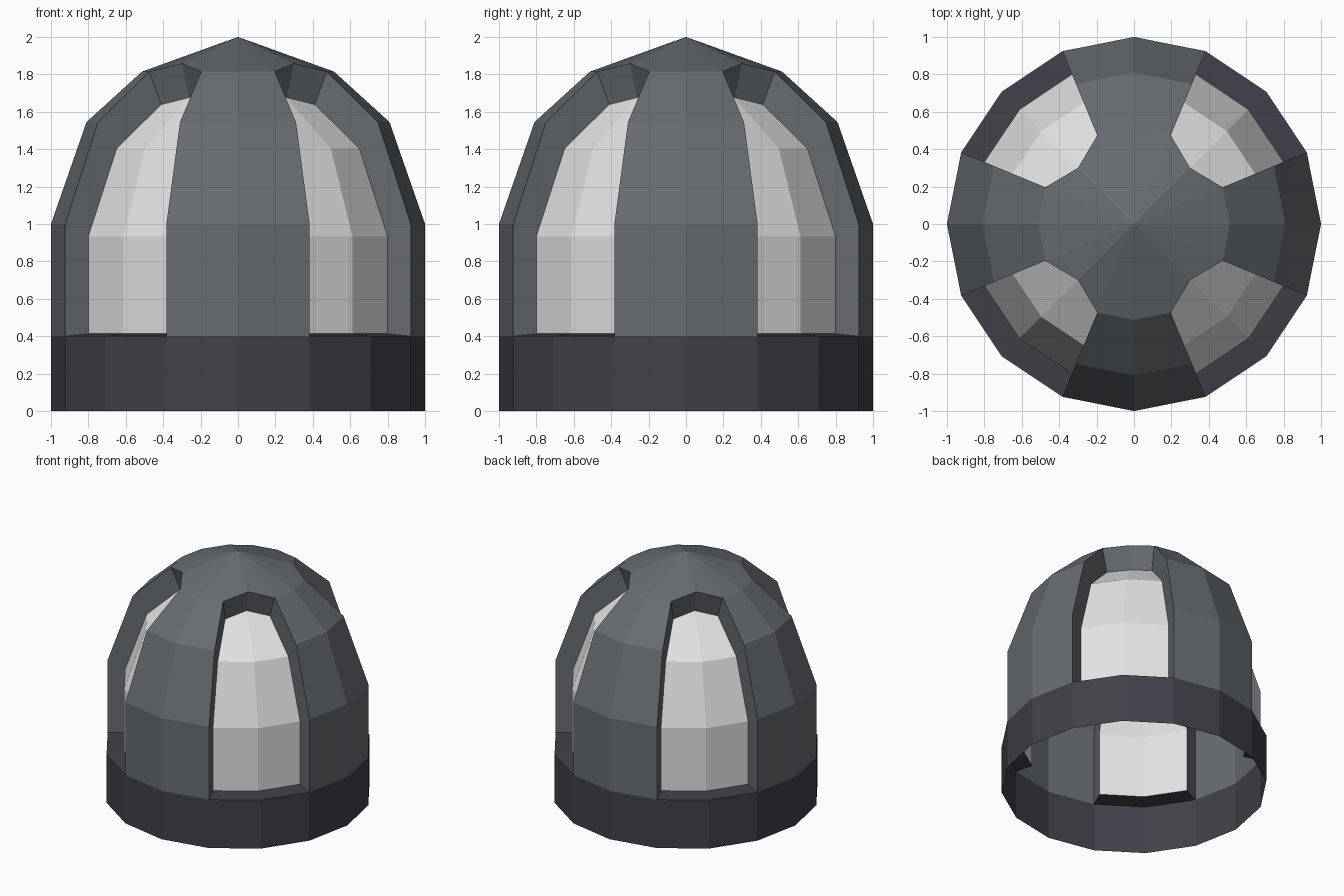
import bpy
from math import sin, cos, pi

if "Cube" in bpy.data.objects:
    bpy.data.objects.remove(bpy.data.objects["Cube"])

N = 16
RINGS = [(1.0, 0.4), (1.0, 1.0), (0.81, 1.545), (0.513, 1.815)]  # radius, height
INSET, CENTRE_Z = 0.866, 0.5      # windows shrink towards this point


def material(name, colour):
    m = bpy.data.materials.new(name)
    m.diffuse_color = (*colour, 1)
    m.use_nodes = True
    m.node_tree.nodes["Principled BSDF"].inputs["Base Color"].default_value = m.diffuse_color
    return m


shell_grey = material("shell grey", (0.135, 0.15, 0.163))
base_dark = material("dark base", (0.053, 0.051, 0.066))
pane_white = material("pane white", (0.76, 0.76, 0.76))


def point(ring, i):
    r, z = RINGS[ring]
    if ring == 3 and i % 4 == 2:   # window tops rise to a point
        r, z = 0.424, 1.858
    a = 2 * pi * i / N
    return (r * cos(a), r * sin(a), z)


def inner(p):
    return (p[0] * INSET, p[1] * INSET, CENTRE_Z + (p[2] - CENTRE_Z) * INSET)


def build(name, faces, mat):
    """Make an object from polygons given as point lists, merging shared points."""
    index, verts, polys = {}, [], []
    for f in faces:
        ids = []
        for p in f:
            key = tuple(round(c, 5) for c in p)
            if key not in index:
                index[key] = len(verts)
                verts.append(p)
            ids.append(index[key])
        polys.append(ids)
    me = bpy.data.meshes.new(name)
    me.from_pydata(verts, [], polys)
    me.materials.append(mat)
    ob = bpy.data.objects.new(name, me)
    bpy.context.collection.objects.link(ob)


shell, base, panes = [], [], []
for i in range(N):
    # base band
    a, b = point(0, i), point(0, i + 1)
    base.append([(a[0], a[1], 0), (b[0], b[1], 0), b, a])
    # cap
    shell.append([point(3, i), point(3, i + 1), (0, 0, 2)])
    window = i % 4 in (1, 2)
    for k in range(3):
        quad = [point(k, i), point(k, i + 1), point(k + 1, i + 1), point(k + 1, i)]
        if window:
            panes.append([inner(p) for p in quad])
        else:
            shell.append(quad)
        # window jambs
        if i % 4 == 1:
            p, q = point(k, i), point(k + 1, i)
            shell.append([p, inner(p), inner(q), q])
        if i % 4 == 2:
            p, q = point(k, i + 1), point(k + 1, i + 1)
            shell.append([p, q, inner(q), inner(p)])
    if window:
        # sill and header
        base.append([a, b, inner(b), inner(a)])
        p, q = point(3, i), point(3, i + 1)
        shell.append([p, inner(p), inner(q), q])

build("dome_shell", shell, shell_grey)
build("base_band", base, base_dark)
build("window_panes", panes, pane_white)
